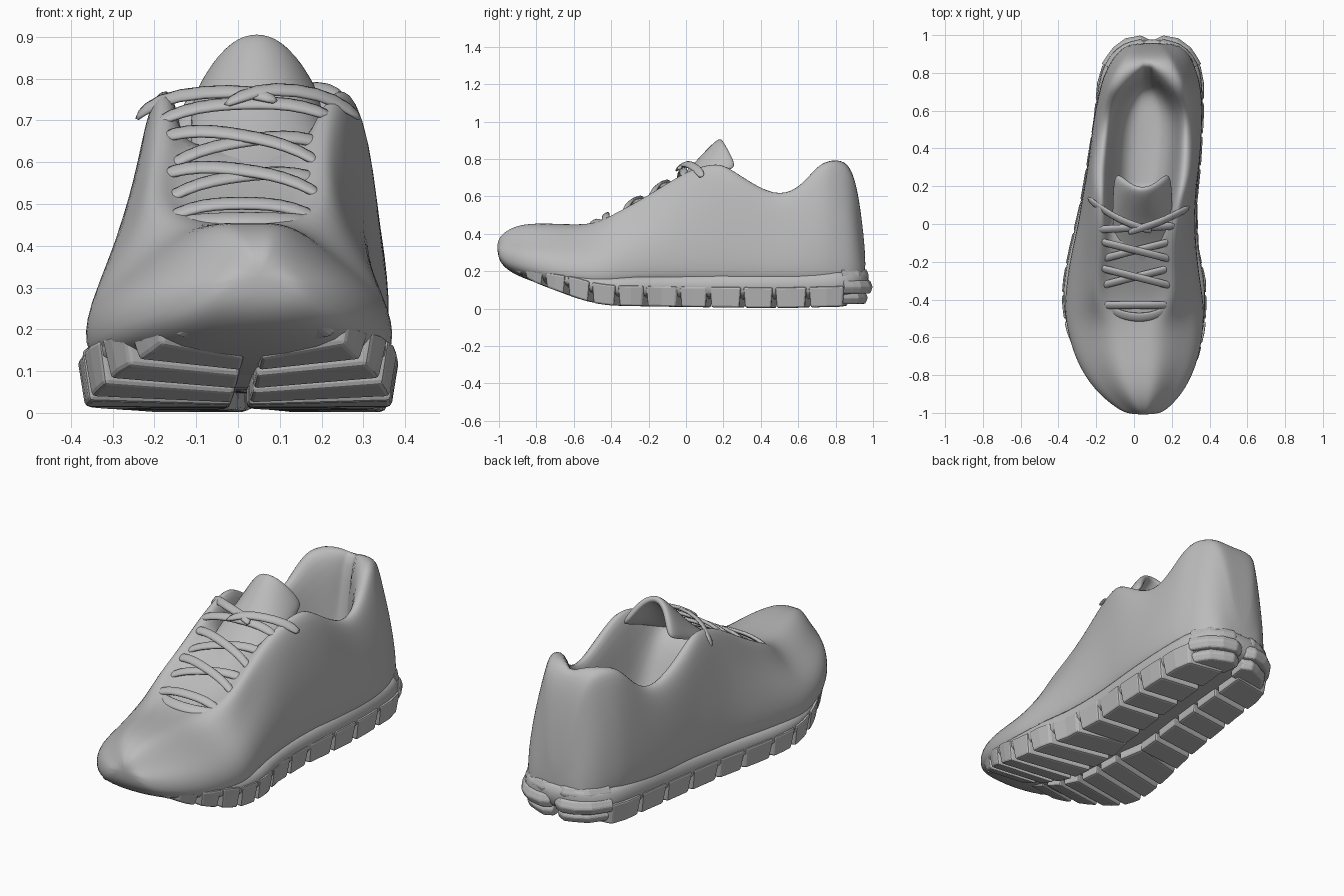
import bpy, bmesh

if "Cube" in bpy.data.objects:
    bpy.data.objects.remove(bpy.data.objects["Cube"])

grey = bpy.data.materials.new("plain_grey")
grey.diffuse_color = (0.5, 0.5, 0.5, 1)
grey.use_nodes = True
grey.node_tree.nodes["Principled BSDF"].inputs["Base Color"].default_value = grey.diffuse_color


def finish(name, bm, subsurf=0, bevel=0, solid=0):
    bmesh.ops.recalc_face_normals(bm, faces=bm.faces)
    me = bpy.data.meshes.new(name)
    bm.to_mesh(me)
    bm.free()
    me.materials.append(grey)
    ob = bpy.data.objects.new(name, me)
    bpy.context.collection.objects.link(ob)
    if solid:
        ob.modifiers.new("thickness", 'SOLIDIFY').thickness = solid
    if bevel:
        m = ob.modifiers.new("bevel", 'BEVEL')
        m.width, m.segments = bevel, 2
    if subsurf:
        m = ob.modifiers.new("smooth", 'SUBSURF')
        m.levels = m.render_levels = subsurf
        for p in me.polygons:
            p.use_smooth = True
    return ob


def loft(bm, rings, closed=True):
    vs = [[bm.verts.new(p) for p in r] for r in rings]
    n = len(vs[0])
    for a, b in zip(vs, vs[1:]):
        for i in range(n if closed else n - 1):
            j = (i + 1) % n
            bm.faces.new((a[i], a[j], b[j], b[i]))
    if closed:
        bm.faces.new(vs[0])
        bm.faces.new(vs[-1])


def lerp(table, y, col):
    if y <= table[0][0]:
        return table[0][col]
    for a, b in zip(table, table[1:]):
        if y <= b[0]:
            return a[col] + (b[col] - a[col]) * (y - a[0]) / (b[0] - a[0])
    return table[-1][col]


# Upper sections: y, bottom z, top z, base left/right x, shoulder left/right x
UPPER = [
    (-1.01, .28, .36, -.03, .13, .00, .10), (-.975, .215, .41, -.10, .19, -.05, .14),
    (-.88, .16, .455, -.22, .28, -.14, .20), (-.72, .11, .455, -.325, .355, -.22, .26),
    (-.52, .08, .445, -.375, .385, -.27, .28), (-.40, .08, .505, -.38, .38, -.265, .275),
    (-.20, .10, .61, -.355, .345, -.245, .255), (.00, .10, .745, -.305, .33, -.22, .26),
    (.15, .10, .79, -.28, .335, -.22, .29), (.22, .10, .77, -.265, .34, -.222, .305),
    (.30, .10, .715, -.25, .35, -.225, .32), (.47, .10, .61, -.23, .365, -.205, .325),
    (.60, .10, .645, -.21, .37, -.18, .315), (.70, .10, .775, -.19, .365, -.15, .285),
    (.76, .10, .80, -.175, .355, -.13, .27), (.81, .10, .80, -.155, .34, -.105, .245),
    (.88, .10, .77, -.12, .315, -.06, .21), (.925, .10, .61, -.075, .275, -.015, .175),
    (.96, .10, .30, -.02, .22, .02, .16)]

rings = []
for y, zb, zt, l0, r0, l1, r1 in UPPER:
    h = zt - zb
    c0, c1 = (l0 + r0) / 2, (l1 + r1) / 2
    toe, hollow = y < -.45, .1 < y < .78
    d = min(.11, .35 * h) if y < -.1 else .055
    rim, inner, wall = (.6, .35, .15) if toe else (.85, .68, .55)
    if y > .65:
        inner, wall = (.5, .38) if y < .72 else (.22, .14)
    drop = .035 if -.45 < y < .1 else 0
    floor = .24 if hollow else zt - drop
    if y > .72 and hollow:
        floor = .34
    sides = []
    for x0, x1 in ((l0, l1), (r0, r1)):
        sides.append([
            (c0 + (x0 - c0) * .85, y, zb),
            (x0, y, zb + min(.08, h * .25)),
            (x0 * .75 + x1 * .25, y, zb + h * .5),
            (x1, y, zt - d),
            (c1 + (x1 - c1) * rim, y, zt - (.02 if toe else 0)),
            (c1 + (x1 - c1) * inner, y, zt - drop * .3 - (.02 if hollow else 0)),
            (c1 + (x1 - c1) * wall, y, floor)])
    rings.append(sides[0] + [(c1, y, floor)] + sides[1][::-1])
bm = bmesh.new()
loft(bm, rings)
finish("upper", bm, subsurf=2)

# Sole outline (y, left, right) and height curves (y, ground z, midsole top z)
OUT = [(-.985, 0, .10), (-.95, -.09, .18), (-.85, -.20, .27), (-.7, -.30, .34),
       (-.55, -.36, .375), (-.4, -.38, .38), (-.28, -.37, .375), (-.15, -.345, .34),
       (.1, -.285, .33), (.3, -.25, .35), (.55, -.21, .365), (.75, -.19, .365),
       (.85, -.16, .345), (.93, -.10, .29), (.98, -.01, .20)]
HT = [(-1, .26, .31), (-.9, .19, .25), (-.8, .135, .22), (-.6, .06, .19), (-.5, .03, .18),
      (-.4, .015, .18), (0, .008, .195), (.5, .002, .21), (.85, .01, .215), (1, .06, .21)]

# Midsole slab
rings = []
for y, l, r in OUT:
    t = lerp(HT, y, 2)
    b = min(lerp(HT, y, 1) + .04, t - .03)
    k = (t - b) * .22
    rings.append([(l + .03, y, b), (l, y, b + k), (l, y, t - k), (l + .03, y, t),
                  (r - .03, y, t), (r, y, t - k), (r, y, b + k), (r - .03, y, b)])
bm = bmesh.new()
loft(bm, rings)
finish("midsole", bm, subsurf=1)

# Outsole lugs, left and right of the central channel
edges = [-.96, -.87, -.76, -.64, -.51, -.37, -.22, -.04, .12, .30, .47, .65, .85]
bm = bmesh.new()
for ya, yb in zip(edges, edges[1:]):
    for col in (1, 2):
        s = -1 if col == 1 else 1
        skew = .07 if ya < -.1 else .03
        rings = []
        for top in (0, 1):
            g = .015 - .009 * top
            ring = []
            for y, side in ((ya + g, 0), (ya + g, 1), ((ya + yb) / 2, 1), (yb - g, 1), (yb - g, 0)):
                mid = (lerp(OUT, y, 1) + lerp(OUT, y, 2)) / 2
                gap = .02 if y < -.1 else .05
                x = lerp(OUT, y, col) + s * (.006 if top else -.012) if side else mid + s * gap
                yy = y if side else y + skew
                z = lerp(HT, yy, 1) + (.11 if top else 0)
                if top:
                    z = min(z, lerp(HT, yy, 2) - .02)
                ring.append((x, yy, z))
            rings.append(ring)
        loft(bm, rings)
finish("outsole_lugs", bm, bevel=.010)

# Split heel bumper made of stacked ribs
bm = bmesh.new()
for z0, z1, grow in ((.025, .09, -.014), (.08, .15, .012), (.14, .21, -.008)):
    for col in (1, 2):
        s = -1 if col == 1 else 1
        rings = []
        for z, e in ((z0, -.014), ((z0 + z1) / 2, 0), (z1, -.014)):
            o = grow + e
            ring = [(.095 + s * .025, .84, z)]
            for y in (.84, .89, .93):
                ring.append((lerp(OUT, y, col) + s * o, y + o * .5, z))
            ring += [(lerp(OUT, .965, col) + s * o, .972 + o, z),
                     (.095 + s * .06, .988 + o, z), (.095 + s * .012, .965 + o, z)]
            rings.append(ring)
        loft(bm, rings)
finish("heel_bumper", bm, bevel=.008)

# Tongue: arched sheet rising out of the throat
bm = bmesh.new()
rows = []
for y, z, w, arch in ((-.44, .46, .14, .01), (-.2, .57, .155, .02), (-.02, .71, .17, .04),
                      (.08, .825, .17, .11), (.15, .90, .165, .15), (.185, .918, .145, .15)):
    rows.append([(.045 + u * w, y + .6 * arch * u * u, z - arch * abs(u) ** 2.4)
                 for u in (-1, -.6, -.2, .2, .6, 1)])
loft(bm, rows, closed=False)
finish("tongue", bm, subsurf=2, solid=.035)


# Laces: flat bands following the throat
def lace(bm, pts, w=.022, t=.012):
    slope = .5
    loft(bm, [[(x, y - w, z - t - w * slope), (x, y + w, z - t + w * slope),
               (x, y + w, z + t + w * slope), (x, y - w, z + t - w * slope)] for x, y, z in pts])


def band(bm, xa, xb, ya, yb, lift):
    pts = []
    for i in range(7):
        u = i / 6
        y = ya + (yb - ya) * u
        z = lerp(UPPER, y, 2) + lift - .04 * abs(2 * u - 1) ** 3
        pts.append((xa + (xb - xa) * u, y, z))
    lace(bm, pts)


bm = bmesh.new()
band(bm, -.18, .20, -.43, -.43, .012)
for ya, yb in ((-.33, -.23), (-.19, -.09)):
    band(bm, -.19, .21, ya, yb, .0)
    band(bm, .21, -.19, ya, yb, .014)
band(bm, -.20, .23, -.03, -.01, .01)
# Knot and loose ends lying on the collar
lace(bm, [(-.25, .14, .70), (-.20, .10, .75), (-.08, .02, .77), (.04, -.02, .77), (.10, -.04, .745)])
lace(bm, [(.30, .09, .70), (.24, .06, .75), (.14, .01, .775), (.04, -.02, .775), (-.04, -.05, .735)])
finish("laces", bm, subsurf=1)

# Lip where the throat starts
bm = bmesh.new()
lace(bm, [(-.15, -.44, .455), (-.08, -.48, .462), (.03, -.50, .465), (.13, -.48, .462),
          (.19, -.44, .455)], .025, .012)
finish("throat_lip", bm, subsurf=2)
